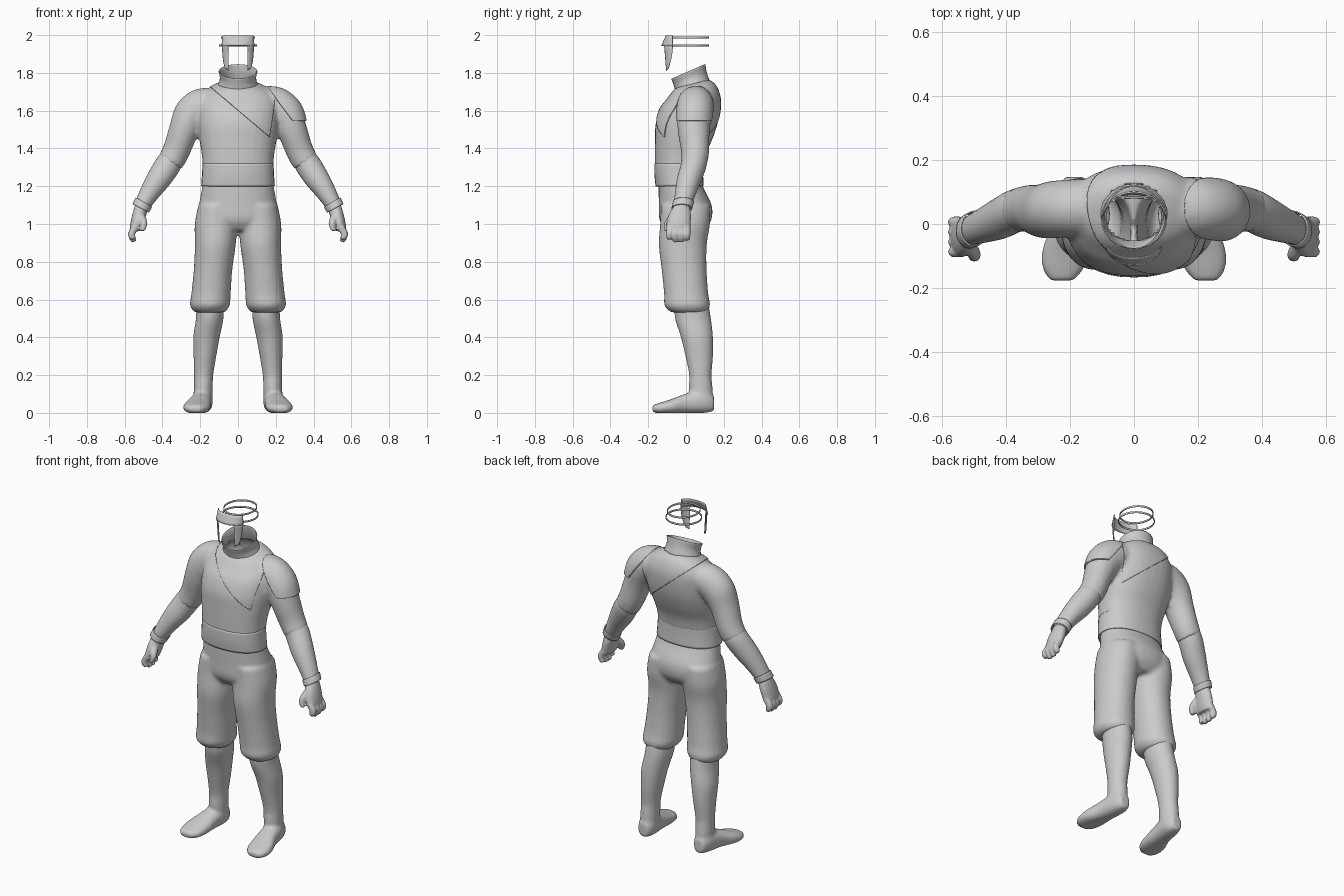
import bpy, bmesh, math
from mathutils import Vector, Euler

if "Cube" in bpy.data.objects:
    bpy.data.objects.remove(bpy.data.objects["Cube"])


def ring_pts(r, n, p):
    r = tuple(r) + (0,) * (7 - len(r))
    cx, cy, cz, rx, ry, ty, tx = r
    rot = Euler((tx, -ty, 0)).to_matrix()
    f = lambda v: math.copysign(abs(v) ** p, v)
    return [rot @ Vector((rx * f(math.cos(a)), ry * f(math.sin(a)), 0)) + Vector((cx, cy, cz))
            for a in (2 * math.pi * i / n for i in range(n))]


def smooth_rings(rings, sub):
    # Catmull-Rom through the ring parameters
    rs = [Vector(tuple(r) + (0,) * (7 - len(r))) for r in rings]
    rs = [rs[0]] + rs + [rs[-1]]
    out = []
    for i in range(1, len(rs) - 2):
        a, b, c, d = rs[i - 1:i + 3]
        for k in range(sub):
            t = k / sub
            out.append(0.5 * (2 * b + (c - a) * t + (2 * a - 5 * b + 4 * c - d) * t * t
                              + (3 * b - a - 3 * c + d) * t ** 3))
    return out + [rs[-2]]


def loft(bm, rings, s=1, n=32, p=1.0, caps=True, sub=4):
    """Skin elliptical rings (cx, cy, cz, rx, ry, tilt_y, tilt_x); s=-1 mirrors in x."""
    rows = []
    for r in smooth_rings(rings, sub):
        r = list(r)
        r[0] *= s
        r[5] *= s
        rows.append([bm.verts.new(v) for v in ring_pts(r, n, p)])
    for a, b in zip(rows, rows[1:]):
        for i in range(n):
            bm.faces.new((a[i], a[(i + 1) % n], b[(i + 1) % n], b[i]))
    if caps:
        bm.faces.new(rows[0])
        bm.faces.new(rows[-1])


def finish(bm, name, solid=0.0):
    bmesh.ops.recalc_face_normals(bm, faces=bm.faces)
    me = bpy.data.meshes.new(name)
    bm.to_mesh(me)
    bm.free()
    ob = bpy.data.objects.new(name, me)
    bpy.context.collection.objects.link(ob)
    for f in me.polygons:
        f.use_smooth = True
    if solid:
        m = ob.modifiers.new("thickness", 'SOLIDIFY')
        m.thickness, m.offset = solid, 1
    if solid:
        bpy.context.view_layer.objects.active = ob
        bpy.ops.object.select_all(action='DESELECT')
        ob.select_set(True)
        bpy.ops.object.shade_smooth_by_angle(angle=math.radians(45))
    return ob


def fuse(bm, name, voxel, smooth=6, opening=None):
    """Merge overlapping lofts into one skin, then delete the faces in the opening."""
    ob = finish(bm, name)
    m = ob.modifiers.new("merge", 'REMESH')
    m.mode, m.voxel_size = 'VOXEL', voxel
    m = ob.modifiers.new("soften", 'SMOOTH')
    m.iterations = smooth
    dg = bpy.context.evaluated_depsgraph_get()
    me = bpy.data.meshes.new_from_object(ob.evaluated_get(dg))
    ob.modifiers.clear()
    ob.data = me
    bm = bmesh.new()
    bm.from_mesh(me)
    for v in bm.verts:
        v.co.z = max(v.co.z, 0)
    if opening:
        bm.normal_update()
        bad = [f for f in bm.faces if opening(f.calc_center_median(), f.normal)]
        bmesh.ops.delete(bm, geom=bad, context='FACES')
    bm.to_mesh(me)
    bm.free()
    for f in me.polygons:
        f.use_smooth = True
    return ob


def overlay(name, src, planes, thick):
    """Thin layer over the part of src on the positive side of each plane."""
    bm = bmesh.new()
    bm.from_mesh(src.data)
    for co, no in planes:
        bmesh.ops.bisect_plane(bm, geom=bm.verts[:] + bm.edges[:] + bm.faces[:],
                               plane_co=co, plane_no=no, clear_inner=True)
    return finish(bm, name, thick)


R = math.radians

# Jacket: torso with upper sleeves, open at neck and waist
bm = bmesh.new()
loft(bm, [(0, -.038, 1.295, .187, .127), (0, -.03, 1.37, .192, .135), (0, -.012, 1.45, .205, .152),
          (0, .003, 1.53, .212, .164), (0, .022, 1.61, .21, .157), (0, .04, 1.665, .198, .138, 0, .05),
          (0, .043, 1.712, .16, .115, 0, .15), (0, .035, 1.738, .1, .09, 0, .25)], p=.88)
for s in (1, -1):
    loft(bm, [(.1, .05, 1.632, .09, .09, R(82)), (.19, .05, 1.624, .096, .09, R(65)),
              (.254, .045, 1.572, .094, .09, R(43)), (.29, .041, 1.49, .08, .084, R(29)),
              (.328, .048, 1.385, .073, .074, R(29)), (.36, .045, 1.325, .07, .07, R(30))], s)
jacket = fuse(bm, "jacket", .011, 5, lambda c, n:
              (c.z > 1.69 and n.z > .7 and (c.x / .097) ** 2 + ((c.y - .035) / .088) ** 2 < 1)
              or (c.z < 1.31 and n.z < -.8 and abs(c.x) < .21))

# Diagonal chest layer and one shoulder guard
overlay("chest_layer", jacket, [((.19, 0, 1.44), (.3, 0, .355)), ((.17, 0, 1.5), (-1, 0, .15))], .006)
overlay("shoulder_guard", jacket, [((.15, 0, 1.73), (.8, 0, .6)), ((.33, 0, 1.545), (0, 0, 1))], .01)

# Waist band
bm = bmesh.new()
loft(bm, [(0, -.034, 1.2, .19, .122), (0, -.038, 1.26, .186, .124), (0, -.038, 1.32, .183, .124)],
     p=.88, caps=False)
finish(bm, "waist_band", .005)

# Breeches
bm = bmesh.new()
loft(bm, [(0, -.03, 1.26, .18, .113), (0, -.028, 1.2, .189, .117), (0, -.004, 1.1, .207, .14),
          (0, -.003, 1.02, .216, .137), (0, -.005, .965, .19, .1)], p=.93)
for s in (1, -1):
    loft(bm, [(.11, -.003, 1.1, .1, .13), (.117, -.005, 1.0, .112, .132), (.12, -.017, .89, .108, .127),
              (.132, -.01, .76, .102, .119), (.143, .001, .63, .104, .117),
              (.149, .007, .568, .105, .121), (.15, .014, .532, .08, .093)], s, p=.95)
fuse(bm, "breeches", .011, 5, lambda c, n: c.z > 1.235 and n.z > .8)

for s, side in ((1, "left"), (-1, "right")):
    # Lower leg and foot
    bm = bmesh.new()
    loft(bm, [(.148, .025, .6, .072, .09), (.15, .037, .5, .073, .095), (.167, .058, .4, .07, .085),
              (.175, .07, .3, .06, .073), (.182, .076, .2, .051, .059), (.184, .078, .13, .05, .063),
              (.186, .085, .03, .05, .06)], s)
    loft(bm, [(.186, .148, .05, .03, .04, 0, R(90)), (.187, .1, .062, .052, .062, 0, R(90)),
              (.2, 0, .05, .058, .052, 0, R(90)), (.216, -.08, .034, .071, .038, 0, R(90)),
              (.222, -.14, .025, .064, .028, 0, R(90)), (.226, -.178, .022, .036, .018, 0, R(90))],
         s, p=.85)
    fuse(bm, side + "_leg", .009, 5)

    # Forearm
    bm = bmesh.new()
    loft(bm, [(.335, .047, 1.37, .062, .064, R(29)), (.37, .042, 1.315, .068, .068, R(31)),
              (.415, .02, 1.245, .065, .066, R(33)), (.462, 0, 1.175, .054, .057, R(33)),
              (.5, -.015, 1.112, .044, .049, R(32)), (.513, -.02, 1.085, .04, .045, R(30))], s)
    finish(bm, side + "_forearm")

    # Wrist cuff
    bm = bmesh.new()
    loft(bm, [(.499, -.014, 1.115, .047, .052, R(31)), (.515, -.022, 1.083, .045, .051, R(28))],
         s, caps=False)
    finish(bm, side + "_cuff", .004)

    # Hand with curled fingers and thumb
    bm = bmesh.new()
    loft(bm, [(.509, -.022, 1.095, .036, .042, R(28)), (.524, -.033, 1.045, .036, .06, R(20)),
              (.538, -.04, .995, .033, .064, R(15)), (.546, -.04, .965, .028, .062, R(10))], s, n=20)
    for i in range(4):
        y, tip = -.087 + .031 * i, (.92, .905, .906, .915)[i]
        loft(bm, [(.543, y, .985, .02, .018, R(15)), (.562, y, .953, .02, .018, R(10)),
                  (.561, y, .93, .018, .017, R(-10)), (.55, y, tip, .013, .013, R(-25))], s, n=12)
    loft(bm, [(.518, -.06, 1.055, .022, .024), (.502, -.088, 1.02, .02, .022),
              (.499, -.1, .99, .018, .018), (.507, -.104, .963, .012, .013)], s, n=12)
    fuse(bm, side + "_hand", .006, 3)

# Standing collar, tilted forward
bm = bmesh.new()
loft(bm, [(0, .035, 1.73, .103, .09, 0, .25), (0, .022, 1.77, .091, .089, 0, .35),
          (0, .012, 1.808, .098, .093, 0, .41)], caps=False)
finish(bm, "collar", .005)

# Brow plate with cheek guards
bm = bmesh.new()


def patch(rows, cols, point):
    g = [[bm.verts.new(point(i / rows, j / cols)) for j in range(cols + 1)] for i in range(rows + 1)]
    for i in range(rows):
        for j in range(cols):
            bm.faces.new((g[i][j], g[i][j + 1], g[i + 1][j + 1], g[i + 1][j]))


def brow(t, u):
    a = R(-90 + 180 * u)
    return ((.078 + .007 * t) * math.sin(a), -.07 - (.034 + .024 * t) * math.cos(a), 1.998 - .055 * t)


def cheek(s):
    def point(t, u):
        lo, hi = 38 + 2 * t, 90 - 30 * t ** 2
        a = R(lo + (hi - lo) * u)
        return (s * (.085 - .006 * t) * math.sin(a), -.07 - (.058 - .012 * t) * math.cos(a),
                1.943 - .12 * t - .012 * t * (1 - u))
    return point


patch(4, 32, brow)
for s in (1, -1):
    patch(10, 8, cheek(s))
bmesh.ops.remove_doubles(bm, verts=bm.verts, dist=.0005)
finish(bm, "brow_plate", .003)

# Two head cords
for name, z, rx in (("upper_cord", 1.987, .085), ("lower_cord", 1.946, .097)):
    bm = bmesh.new()
    loft(bm, [(0, .021, z - .005, rx, .096), (0, .021, z + .005, rx, .096)], n=48, caps=False, sub=1)
    finish(bm, name, .004)
